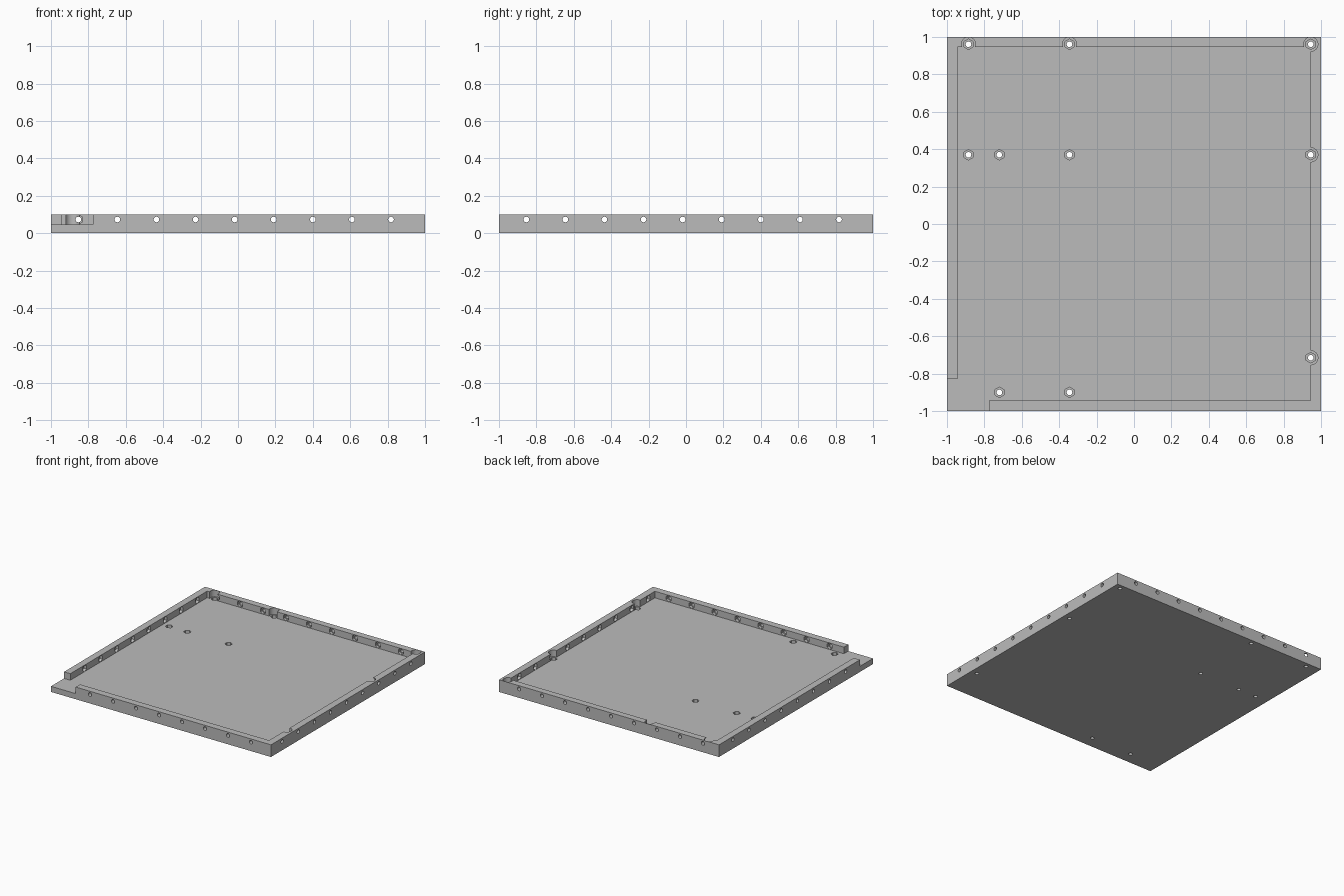
import bpy, bmesh, math
from mathutils import Matrix, Vector

if "Cube" in bpy.data.objects:
    bpy.data.objects.remove(bpy.data.objects["Cube"])

FLOOR, TOP, INNER = 0.046, 0.1, 0.943
HOLE_Z, BORE, NUT, CLEAR = 0.073, 0.015, 0.028, 0.038

grey = bpy.data.materials.new("plain grey")
grey.diffuse_color = (0.5, 0.5, 0.5, 1)
grey.use_nodes = True
grey.node_tree.nodes["Principled BSDF"].inputs["Base Color"].default_value = grey.diffuse_color


def finish(bm, name):
    mesh = bpy.data.meshes.new(name)
    bm.to_mesh(mesh)
    bm.free()
    mesh.materials.append(grey)
    ob = bpy.data.objects.new(name, mesh)
    bpy.context.collection.objects.link(ob)
    return ob


def box(name, x0, x1, y0, y1, z0, z1):
    bm = bmesh.new()
    size = Matrix.Diagonal((x1 - x0, y1 - y0, z1 - z0, 1))
    mid = Matrix.Translation(((x0 + x1) / 2, (y0 + y1) / 2, (z0 + z1) / 2))
    bmesh.ops.create_cube(bm, size=1, matrix=mid @ size)
    return finish(bm, name)


def pins(name, spans, radius, sides):
    """One mesh of separate prisms, each running between two points."""
    bm = bmesh.new()
    for a, b in spans:
        a, b = Vector(a), Vector(b)
        turn = (b - a).to_track_quat('Z', 'Y').to_matrix().to_4x4()
        bmesh.ops.create_cone(bm, cap_ends=True, segments=sides, radius1=radius, radius2=radius,
                              depth=(b - a).length, matrix=Matrix.Translation((a + b) / 2) @ turn)
    return finish(bm, name)


def wall_spans(inner, outer):
    """Nine evenly spaced spans through each of the four walls."""
    spans = []
    for s in (-1, 1):
        for k in range(9):
            t = -0.854 + 0.209 * k
            spans.append(((t, s * inner, HOLE_Z), (t, s * outer, HOLE_Z)))
            spans.append(((s * inner, t, HOLE_Z), (s * outer, t, HOLE_Z)))
    return spans


def floor_spans(z0, z1):
    spots = [(-0.885, 0.961), (-0.345, 0.961), (0.945, 0.961), (-0.885, 0.37), (-0.72, 0.37),
             (-0.345, 0.37), (0.945, 0.37), (0.945, -0.715), (-0.72, -0.9), (-0.345, -0.9)]
    return [((x, y, z0), (x, y, z1)) for x, y in spots]


# Solid block that becomes the tray
tray = box("tray", -1, 1, -1, 1, 0, TOP)

cutters = [
    # Tray interior and open front left corner
    box("cavity_cutter", -INNER, INNER, -INNER, INNER + 0.003, FLOOR, 0.2),
    box("corner_cutter", -1.1, -0.775, -1.1, -0.83, FLOOR, 0.2),
    # Round clearances in the walls around the floor screws
    pins("clearance_cutter", floor_spans(FLOOR, 0.2), CLEAR, 32),
    # Floor screw holes with hexagonal nut recesses
    pins("floor_nut_cutter", floor_spans(0.023, 0.15), NUT, 6),
    pins("floor_bore_cutter", floor_spans(-0.05, 0.15), BORE, 24),
    # Wall screw holes with nut recesses on the inside
    pins("wall_nut_cutter", wall_spans(0.92, 0.965), NUT - 0.002, 6),
    pins("wall_bore_cutter", wall_spans(0.92, 1.05), BORE, 24),
]
for cutter in cutters:
    mod = tray.modifiers.new(cutter.name, 'BOOLEAN')
    mod.operation = 'DIFFERENCE'
    mod.solver = 'EXACT'
    mod.object = cutter

# Bake the cuts, then remove the helpers
bpy.context.view_layer.update()
result = bpy.data.meshes.new_from_object(tray.evaluated_get(bpy.context.evaluated_depsgraph_get()))
tray.modifiers.clear()
tray.data = result
for cutter in cutters:
    bpy.data.objects.remove(cutter)
result.materials.clear()
result.materials.append(grey)
result.polygons.foreach_set("material_index", [0] * len(result.polygons))

bpy.context.view_layer.objects.active = tray
tray.select_set(True)
bpy.ops.object.shade_smooth_by_angle(angle=math.radians(30))
